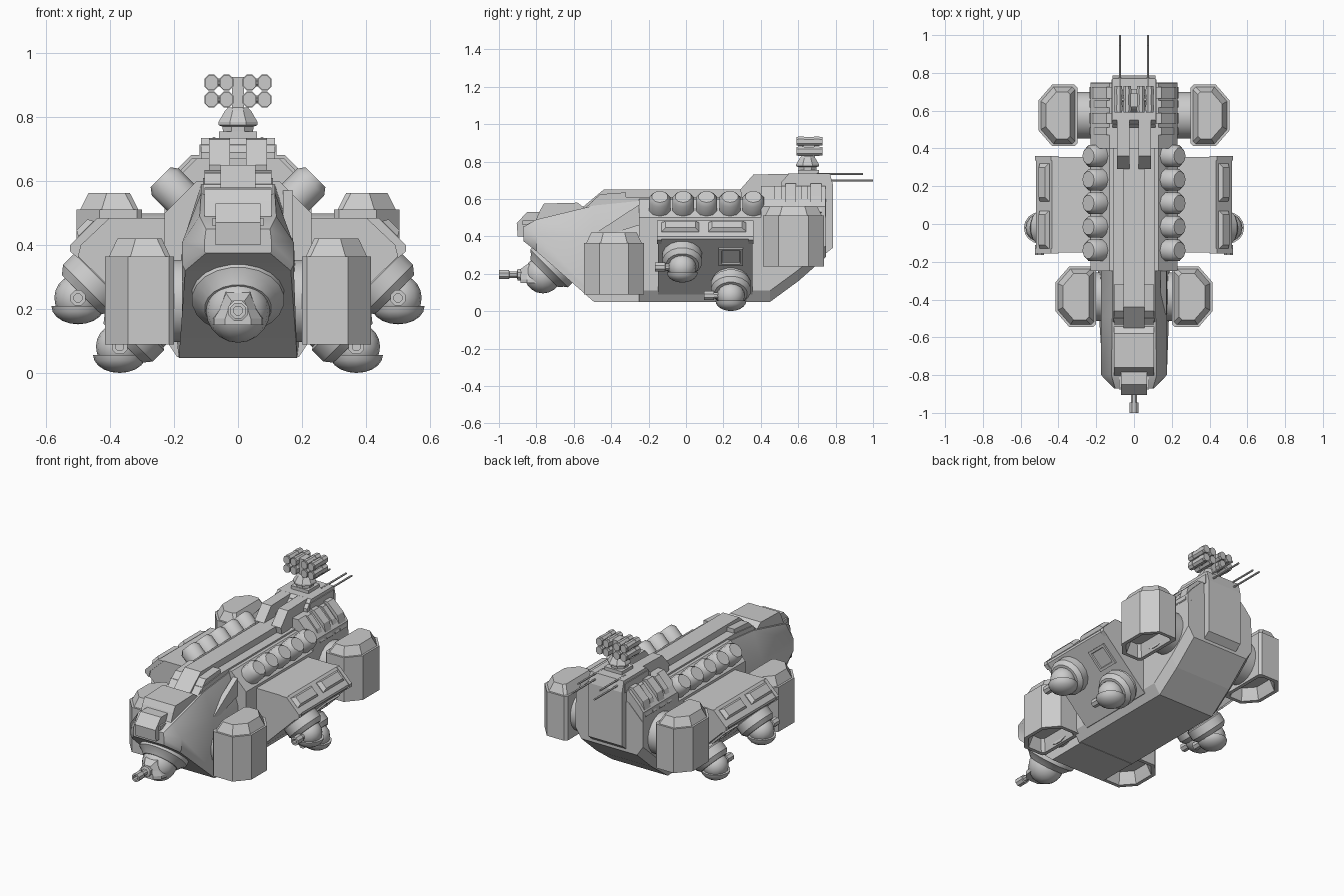
import bpy, bmesh, math
from mathutils import Vector

if "Cube" in bpy.data.objects:
    bpy.data.objects.remove(bpy.data.objects["Cube"])


def smooth(ob):
    bpy.ops.object.select_all(action='DESELECT')
    ob.select_set(True)
    bpy.context.view_layer.objects.active = ob
    bpy.ops.object.shade_smooth_by_angle(angle=math.radians(38))


def make(name, bm, mirror=False):
    bmesh.ops.recalc_face_normals(bm, faces=bm.faces)
    me = bpy.data.meshes.new(name)
    bm.to_mesh(me)
    bm.free()
    ob = bpy.data.objects.new(name, me)
    bpy.context.collection.objects.link(ob)
    if mirror:
        ob.modifiers.new("mirror", 'MIRROR')
    return ob


def loft(name, rings, mirror=False):
    bm = bmesh.new()
    vs = [[bm.verts.new(p) for p in r] for r in rings]
    n = len(rings[0])
    for a, b in zip(vs, vs[1:]):
        for i in range(n):
            j = (i + 1) % n
            bm.faces.new((a[i], a[j], b[j], b[i]))
    bm.faces.new(vs[0])
    bm.faces.new(vs[-1])
    return make(name, bm, mirror)


def section(y, half):
    return [(x, y, z) for x, z in half] + [(-x, y, z) for x, z in reversed(half)]


def prism(name, prof, axis, lo, hi, mirror=False):
    if axis == 'x':
        return loft(name, [[(t, a, b) for a, b in prof] for t in (lo, hi)], mirror)
    return loft(name, [[(a, t, b) for a, b in prof] for t in (lo, hi)], mirror)


def box(name, x, y, z, mirror=False):
    return prism(name, [(y[0], z[0]), (y[1], z[0]), (y[1], z[1]), (y[0], z[1])], 'x', *x, mirror)


def chamfered(cx, cz, w, h, c):
    return [(cx + sx * (w / 2 - a), cz + sz * (h / 2 - b)) for sx, sz, a, b in
            ((1, 1, 0, c), (1, 1, c, 0), (-1, 1, c, 0), (-1, 1, 0, c),
             (-1, -1, 0, c), (-1, -1, c, 0), (1, -1, c, 0), (1, -1, 0, c))]


def lathe(name, a, b, steps, n=16, mirror=False):
    """Round part along a-b; steps = (fraction along axis, radius)."""
    a, b = Vector(a), Vector(b)
    q = (b - a).to_track_quat('Z', 'Y')
    rings = [[a + (b - a) * t + q @ Vector((r * math.cos((i + .5) * math.tau / n),
              r * math.sin((i + .5) * math.tau / n), 0)) for i in range(n)] for t, r in steps]
    ob = loft(name, rings, mirror)
    if n > 9:
        smooth(ob)


def ball(name, c, r, mirror=False, dome=False):
    bm = bmesh.new()
    bmesh.ops.create_uvsphere(bm, u_segments=16, v_segments=10, radius=r)
    if dome:
        top = [v for v in bm.verts if v.co.z > 1e-4]
        bmesh.ops.delete(bm, geom=top, context='VERTS')
        bmesh.ops.holes_fill(bm, edges=[e for e in bm.edges if e.is_boundary])
        for v in bm.verts:
            v.co.z *= .68
    bmesh.ops.translate(bm, verts=bm.verts, vec=c)
    smooth(make(name, bm, mirror))


# Main hull, with the belly rising towards the back
def hull_ring(y, zb):
    return section(y, [(.19, zb), (.23, zb + .06), (.23, .5), (.13, .6)])


loft("main_hull", [hull_ring(-.25, .05), hull_ring(.45, .05), hull_ring(.6, .16),
                   hull_ring(.748, .29)])
loft("rear_shoulders", [section(y, [(.23, .45), (.23, .56), (.2, .6), (.13, .67)])
                        for y in (.4, .745)])
# Nose
smooth(loft("nose", [section(-.24, [(.185, .048), (.19, .09), (.175, .4), (.115, .59)]),
              section(-.49, [(.185, .048), (.175, .09), (.175, .4), (.115, .565)]),
              section(-.8, [(.165, .32), (.174, .34), (.174, .41), (.12, .49)]),
              section(-.87, [(.1, .375), (.105, .38), (.105, .41), (.1, .45)])]))
prism("nose_side_fin", [(-.25, .57), (-.48, .42), (-.44, .4), (-.25, .46)], 'x', .14, .172)
# Cockpit and snout
prism("cockpit", [(-.84, .4), (-.78, .54), (-.76, .575), (-.58, .58), (-.54, .55), (-.54, .4)],
      'x', -.105, .105)
prism("snout", [(-.9, .4), (-.905, .47), (-.85, .53), (-.74, .53), (-.74, .4)], 'x', -.07, .07)
box("snout_brow", (-.08, .08), (-.875, -.78), (.46, .485))
# Spine
prism("spine", [(-.62, .5), (-.5, .6), (-.44, .65), (.55, .65), (.55, .5)], 'x', -.055, .055)
prism("spine_base", [(-.55, .5), (-.5, .59), (-.32, .61), (.42, .61), (.42, .5)], 'x', -.11, .11)
prism("spine_front_plate", [(-.54, .55), (-.46, .625), (-.32, .635), (-.32, .56)], 'x', -.105, .105)
# Rear superstructure
prism("rear_block", [(.51, .6), (.51, .69), (.55, .735), (.77, .735), (.787, .67),
                     (.787, .34), (.7, .27), (.6, .5)], 'x', -.115, .115)
prism("rear_ramp", [(.29, .65), (.36, .73), (.56, .735), (.56, .64), (.3, .6)], 'x', .025, .09, True)
box("turret_platform", (-.12, .12), (.53, .765), (.66, .715))
for i, (y, h) in enumerate(((.49, .02), (.56, .028), (.635, .018), (.695, .03))):
    k = .012 * (i % 2)
    prism(f"shoulder_rib_{i}", [(.1, .6), (.1, .67 + k), (.145, .67 + k), (.206 + k / 2, .605 + k),
                                (.235, .53), (.2, .5)], 'y', y - h, y + h, True)
for z, y in ((.735, .945), (.7, 1.0)):
    lathe("rear_barrel", (.075, .7, z - .002), (.075, y, z - .002), [(0, .006), (1, .006)], 6, True)

# Shoulder launch tubes
for i in range(5):
    y = -.14 + i * .125
    lathe(f"launch_tube_{i}", (.14, y, .51), (.242, y, .612),
          [(0, .045), (.3, .045), (.32, .06), (.85, .06), (1, .044)], 10, True)

# Side sponsons
prism("sponson", [(.18, .485), (.435, .485), (.52, .4), (.52, .385), (.22, .09), (.18, .09)],
      'y', -.15, .355, True)
for i, y in enumerate((-.155, .335)):
    prism(f"sponson_rim_{i}", [(.4, .485), (.44, .485), (.525, .4), (.525, .38), (.5, .36), (.49, .4)],
          'y', y, y + .025, True)
u = Vector((1, 0, 1)).normalized()
for i, y in enumerate((-.03, .22)):
    plate = lambda d, hy, w: [Vector((.472, y, .448)) + u * d + Vector((a * w, b * hy, -a * w))
                              for a, b in ((-1, -1), (-1, 1), (1, 1), (1, -1))]
    loft(f"sponson_vent_{i}", [plate(-.03, .1, .024), plate(.004, .1, .024), plate(.022, .08, .017)], True)
n = Vector((1, 0, -1)).normalized()
hatch = lambda d, k: [Vector((.43, .24, .295)) + n * d + Vector((a * k * .7, b * k, a * k * .7))
                      for a, b in ((-1, -1), (1, -1), (1, 1), (-1, 1))]
loft("sponson_hatch", [hatch(-.03, .065), hatch(.01, .065), hatch(.01, .05), hatch(.003, .047)], True)

# Sponson ball turrets
for i, c in enumerate((Vector((.5, -.02, .235)), Vector((.37, .24, .083)))):
    lathe(f"turret_collar_{i}", c - n * .14, c - n * .015,
          [(0, .1), (.35, .1), (.4, .108), (.8, .108), (1, .088)], 16, True)
    ball(f"turret_ball_{i}", c, .074, True)
    ball(f"turret_dome_{i}", c + Vector((0, 0, -.026)), .083, True, True)
    lathe(f"turret_gun_{i}", c, c + Vector((0, -.145, 0)),
          [(0, .018), (.62, .018), (.63, .026), (1, .026), (1, .014), (.8, .014)], 8, True)

# Nose ball turret
m = Vector((0, -1, -1)).normalized()
c = Vector((0, -.765, .195))
lathe("nose_turret_collar", c - m * .16, c - m * .01,
      [(0, .125), (.3, .13), (.35, .145), (.75, .145), (.85, .125), (1, .105)], 20)
ball("nose_turret_ball", c, .1)
loft("nose_gun_mount", [section(y, [(w, .15), (w, .17), (w * .75, .2), (w * .5, t)])
                        for y, w, t in ((-.76, .085, .27), (-.85, .075, .25), (-.885, .04, .225))])
lathe("nose_gun", (0, -.8, .195), (0, -1, .195),
      [(0, .034), (.5, .034), (.52, .018), (.72, .018), (.73, .026), (1, .026), (1, .015), (.8, .015)], 8)


# Engine pods with chamfered outer corners, sloped caps and hollow bottoms
def pod(name, x0, x1, yc, hy, zb, zs, zt):
    def ring(z, i):
        a, b, c = x0 + i, x1 - i, .072 - i * .4
        h, s = hy - i, .015
        return [(a, yc - h + s, z), (a + s, yc - h, z), (b - c, yc - h, z), (b, yc - h + c * 1.15, z),
                (b, yc + h - c * 1.15, z), (b - c, yc + h, z), (a + s, yc + h, z), (a, yc + h - s, z)]
    loft(name, [ring(zb + .07, .045), ring(zb + .03, .032), ring(zb, .022), ring(zb, 0),
                ring(zs, 0), ring(zs, .012), ring(zt, .038)], True)


pod("front_pod", .2, .415, -.385, .16, .09, .365, .42)
pod("rear_pod", .3, .505, .575, .163, .24, .512, .563)
lathe("front_pod_axle", (.1, -.385, .225), (.23, -.385, .225), [(0, .13), (1, .13)], 20, True)
lathe("rear_pod_axle", (.2, .575, .375), (.33, .575, .375), [(0, .125), (1, .125)], 20, True)

# Roof missile turret
lathe("roof_turret_base", (0, .65, .73), (0, .65, .83),
      [(0, .05), (.4, .052), (.45, .066), (.55, .066), (.9, .044), (1, .034)], 8)
box("roof_turret_foot", (-.06, .06), (.6, .71), (.73, .755))
box("launcher_post", (-.018, .018), (.62, .69), (.8, .925))
for z in (.855, .908):
    lathe("launcher_crossbar", (-.09, .66, z), (.09, .66, z), [(0, .014), (1, .014)], 8)
    for x in (.036, .083):
        prism("missile_cell", chamfered(x, z, .04, .046, .012), 'y', .59, .73, True)
        for y in (.615, .7):
            prism("missile_cell_band", chamfered(x, z, .044, .05, .013), 'y', y - .015, y + .015, True)
